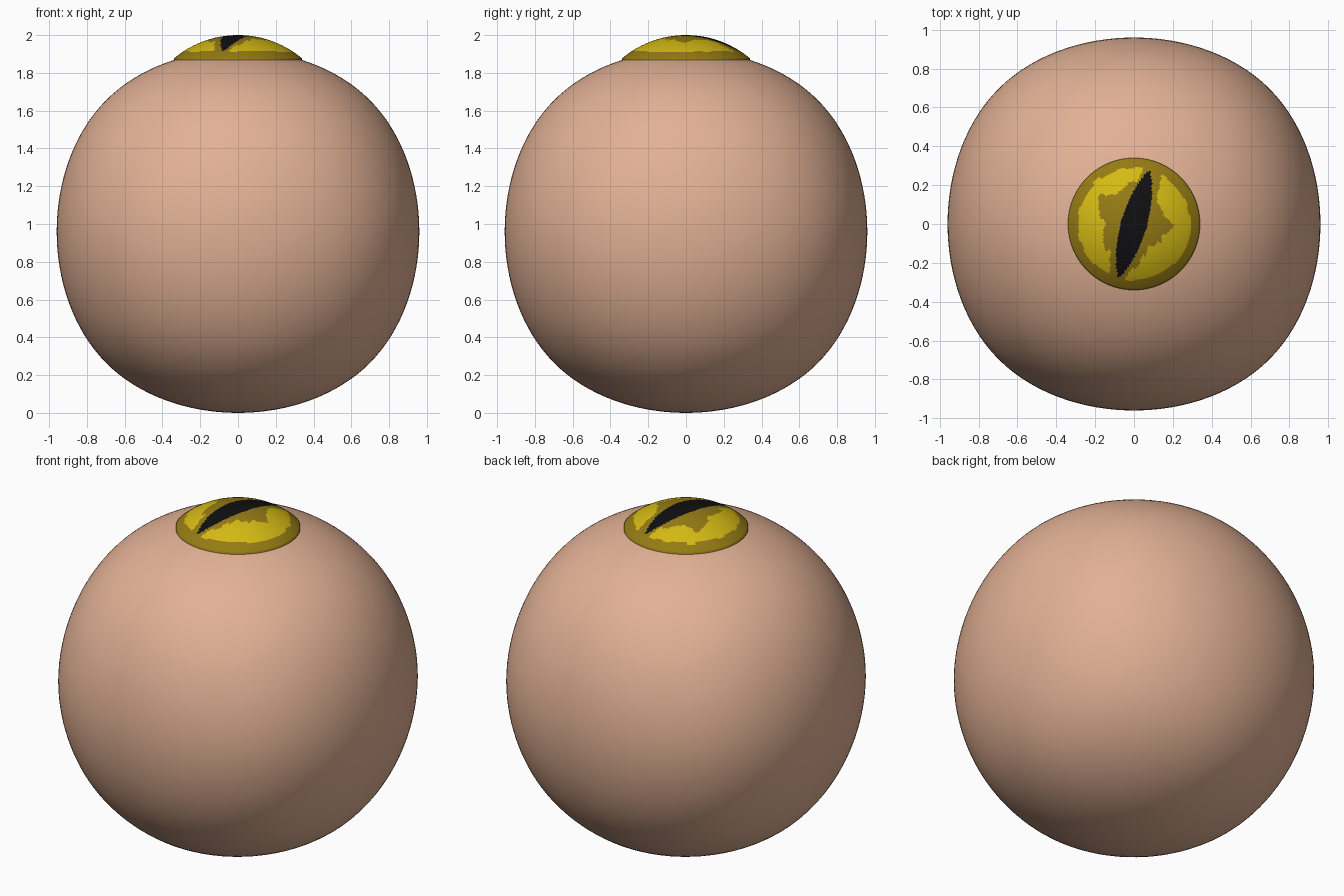
import bpy, bmesh, math, random

if "Cube" in bpy.data.objects:
    bpy.data.objects.remove(bpy.data.objects["Cube"])

random.seed(4)


def material(name, rgb):
    m = bpy.data.materials.new(name)
    m.diffuse_color = (*rgb, 1.0)
    m.use_nodes = True
    m.node_tree.nodes["Principled BSDF"].inputs["Base Color"].default_value = m.diffuse_color
    return m


skin = material("peach skin", (0.76, 0.44, 0.30))
olive = material("dark olive iris", (0.30, 0.195, 0.007))
yellow = material("bright yellow iris", (0.66, 0.49, 0.007))
black = material("black pupil", (0.005, 0.005, 0.006))


def add_object(name, bm, mats):
    for f in bm.faces:
        f.smooth = True
    me = bpy.data.meshes.new(name)
    bm.to_mesh(me)
    bm.free()
    for m in mats:
        me.materials.append(m)
    ob = bpy.data.objects.new(name, me)
    bpy.context.collection.objects.link(ob)
    return ob


# Eyeball: a subdivided cube, slightly squarer than a sphere
R = 0.96
bm = bmesh.new()
bmesh.ops.create_cube(bm, size=2 * R / 0.83951)
eyeball = add_object("eyeball", bm, [skin])
eyeball.location.z = R
sub = eyeball.modifiers.new("round", 'SUBSURF')
sub.levels = sub.render_levels = 5

# Inner edge of the bright iris patches: (angle in degrees, radius)
INNER = [(0, .20), (20, .165), (50, .18), (59, .25), (63, .33), (78, .33),
         (85, .23), (103, .205), (120, .19), (140, .22), (160, .18),
         (180, .155), (195, .16), (210, .17), (230, .20), (240, .24),
         (248, .32), (258, .32), (265, .25), (280, .20), (290, .16),
         (302, .12), (315, .16), (335, .15), (348, .17), (360, .20)]
SEG, RINGS, RIM, BULGE = 160, 44, 0.34, 0.527
rough_in = [random.uniform(-.016, .016) for _ in range(SEG // 4)]
rough_out = [random.uniform(-.008, .008) for _ in range(SEG // 4)]


def inner_radius(deg):
    for (a0, r0), (a1, r1) in zip(INNER, INNER[1:]):
        if a0 <= deg <= a1:
            return r0 + (r1 - r0) * (deg - a0) / (a1 - a0)
    return 0.2


def iris_colour(x, y):
    # slit pupil: a pointed lens tilted 16 degrees
    t = math.radians(16)
    u = x * math.cos(t) - y * math.sin(t)
    v = x * math.sin(t) + y * math.cos(t)
    if abs(v) < 0.288 and abs(u) < 0.066 * (1 - (v / 0.288) ** 2) ** 0.8:
        return 2
    r = math.hypot(x, y)
    deg = math.degrees(math.atan2(y, x)) % 360
    k = int(deg / 360 * len(rough_in)) % len(rough_in)
    if inner_radius(deg) + rough_in[k] < r < 0.29 + rough_out[k]:
        return 1
    return 0


# Cornea: shallow spherical cap made of rings, coloured face by face
bm = bmesh.new()
tip = bm.verts.new((0, 0, 2.0))
rings = []
for i in range(1, RINGS + 1):
    r = RIM * i / RINGS
    z = 2.0 - BULGE + math.sqrt(BULGE ** 2 - r * r)
    rings.append([bm.verts.new((r * math.cos(2 * math.pi * j / SEG),
                                r * math.sin(2 * math.pi * j / SEG), z))
                  for j in range(SEG)])
# short skirt that sinks the rim into the eyeball
rings.append([bm.verts.new((v.co.x, v.co.y, v.co.z - 0.02)) for v in rings[-1]])
for j in range(SEG):
    n = (j + 1) % SEG
    bm.faces.new((tip, rings[0][j], rings[0][n]))
    for a, b in zip(rings, rings[1:]):
        bm.faces.new((a[j], b[j], b[n], a[n]))
for f in bm.faces:
    c = f.calc_center_median()
    f.material_index = iris_colour(c.x, c.y)
add_object("iris_cap", bm, [olive, yellow, black])
